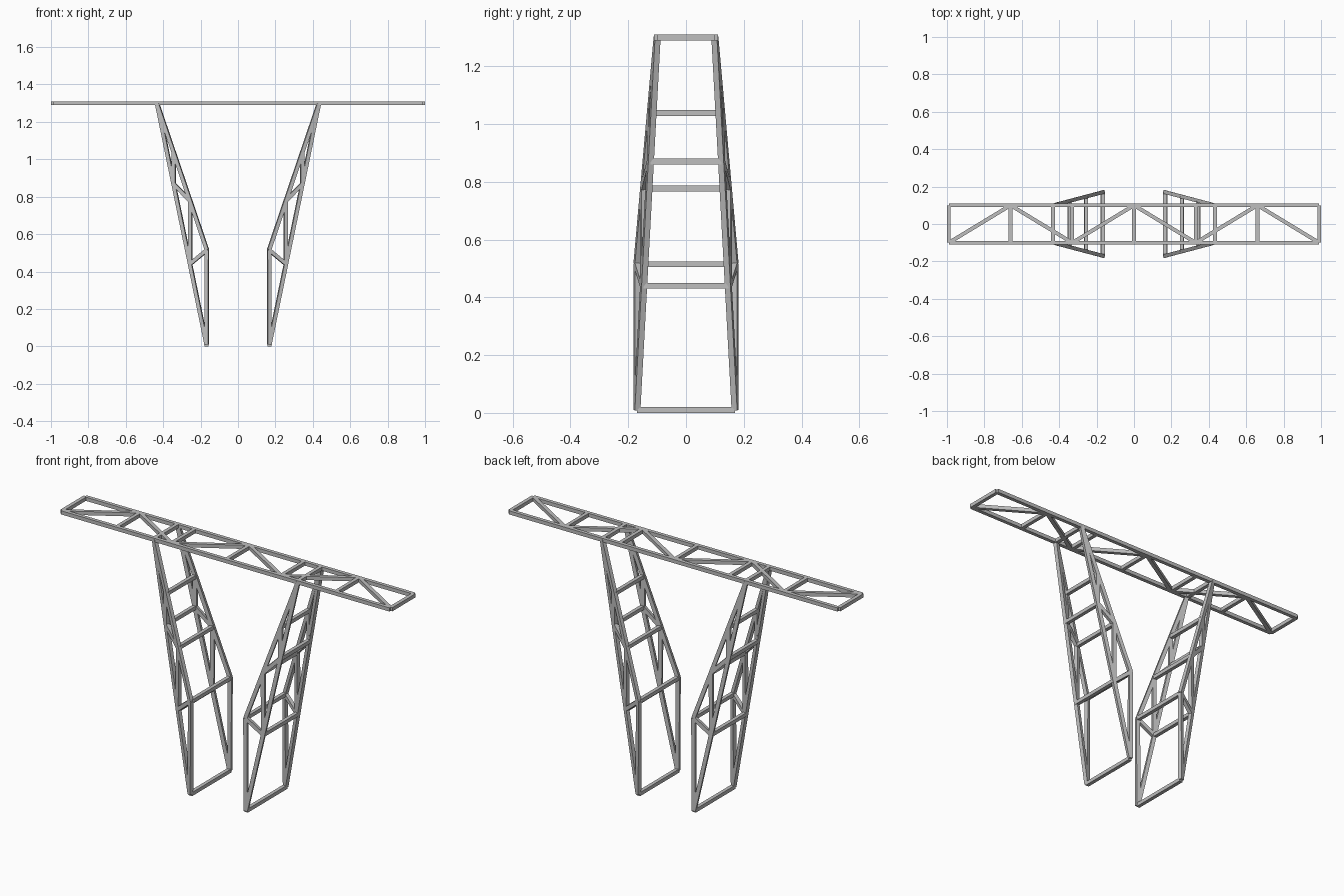
import bpy
import bmesh
from mathutils import Matrix, Vector

if "Cube" in bpy.data.objects:
    bpy.data.objects.remove(bpy.data.objects["Cube"], do_unlink=True)

BAR = 0.02          # square bar thickness
TOP, FOOT = 1.30, 0.01

steel = bpy.data.materials.new("light_grey_steel")
steel.use_nodes = True
GREY = (0.52, 0.52, 0.52, 1)
steel.diffuse_color = GREY
steel.node_tree.nodes["Principled BSDF"].inputs["Base Color"].default_value = GREY


def add_bar(bm, a, b, normal):
    """Square bar from a to b, with one pair of sides facing the normal."""
    a, b = Vector(a), Vector(b)
    along = (b - a).normalized()
    side = Vector(normal).cross(along).normalized()
    face = along.cross(side)
    matrix = Matrix((side * BAR, face * BAR, b - a)).transposed().to_4x4()
    matrix.translation = (a + b) / 2
    bmesh.ops.create_cube(bm, size=1, matrix=matrix)


def make_part(name, bars, normal):
    mesh = bpy.data.meshes.new(name)
    bm = bmesh.new()
    for a, b in bars:
        add_bar(bm, a, b, normal)
    bmesh.ops.recalc_face_normals(bm, faces=bm.faces)
    bm.to_mesh(mesh)
    bm.free()
    mesh.materials.append(steel)
    obj = bpy.data.objects.new(name, mesh)
    bpy.context.collection.objects.link(obj)


def chain(points):
    return list(zip(points, points[1:]))


# Flat deck truss: two rails, cross posts and zigzag braces
UP = (0, 0, 1)
HALF, DEPTH = 0.99, 0.10
stations = [HALF * (i - 3) / 3 for i in range(7)]
make_part("deck_rails", [((-HALF, y, TOP), (HALF, y, TOP)) for y in (-DEPTH, DEPTH)], UP)
make_part("deck_posts", [((x, -DEPTH, TOP), (x, DEPTH, TOP)) for x in stations], UP)
zigzag = [(x, DEPTH if i % 2 else -DEPTH, TOP) for i, x in enumerate(stations)]
make_part("deck_braces", chain(zigzag), UP)

# Legs: each has two vertical truss panels that spread apart towards the foot
head = Vector((0.433, 0.10, TOP))
knee = Vector((0.166, 0.17, 0.515))
foot = Vector((0.168, 0.17, FOOT))
outer = [head.lerp(foot, i / 3) for i in range(4)]
inner = [head.lerp(knee, i / 3) for i in range(4)]
web = [inner[1], outer[1], inner[2], outer[2], inner[3]]

for side, sx in (("left", 1), ("right", -1)):
    for end, sy in (("front", -1), ("back", 1)):
        def place(points):
            return [Vector((p.x * sx, p.y * sy, p.z)) for p in points]
        spread = (knee - head)
        normal = Vector((-spread.y * sx, spread.x * sy, 0))
        label = f"{side}_leg_{end}"
        make_part(label + "_outer_chord", chain(place([head, foot])), normal)
        make_part(label + "_inner_chord", chain(place([head, knee, foot])), normal)
        make_part(label + "_web", chain(place(web)), normal)

    # Rungs joining the front and back panels at every node
    rungs = [((p.x * sx, -p.y, p.z), (p.x * sx, p.y, p.z)) for p in outer + inner[1:]]
    make_part(f"{side}_leg_rungs", rungs, UP)
